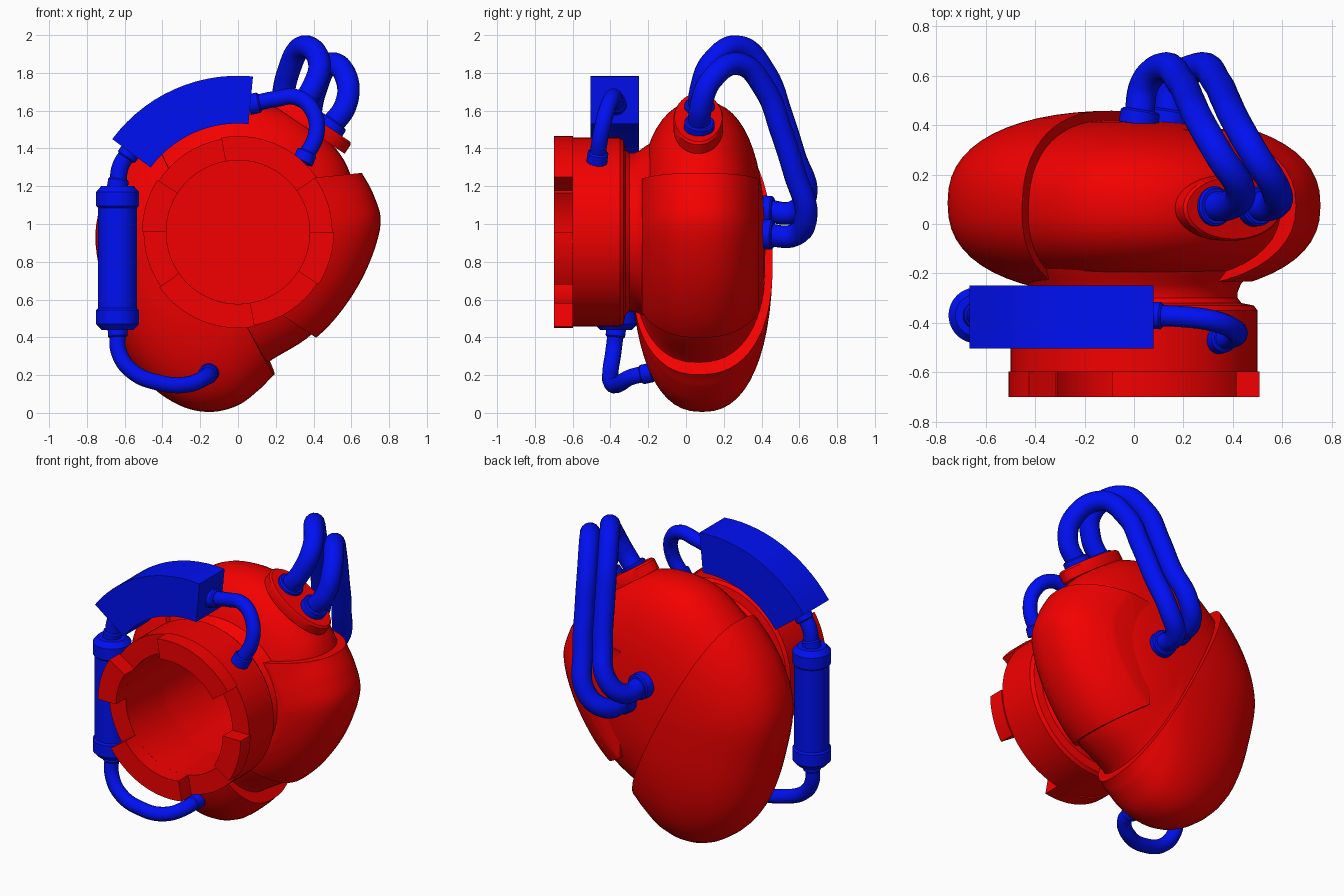
import bpy, bmesh, math
from mathutils import Vector, Matrix

if "Cube" in bpy.data.objects:
    bpy.data.objects.remove(bpy.data.objects["Cube"])

def material(name, col):
    m = bpy.data.materials.new(name)
    m.diffuse_color = col
    m.use_nodes = True
    m.node_tree.nodes["Principled BSDF"].inputs["Base Color"].default_value = m.diffuse_color
    return m
RED = material("red", (0.9, 0.0, 0.0, 1))
BLUE = material("blue", (0.0, 0.005, 0.9, 1))
MZ = 0.957  # height of the mouth axis

def add(name, bm, mat):
    bmesh.ops.recalc_face_normals(bm, faces=bm.faces)
    me = bpy.data.meshes.new(name)
    bm.to_mesh(me)
    bm.free()
    return link(name, me, mat)

def link(name, me, mat):
    for p in me.polygons:
        p.use_smooth = True
    me.set_sharp_from_angle(angle=math.radians(32))
    me.materials.clear()
    me.materials.append(mat)
    ob = bpy.data.objects.new(name, me)
    bpy.context.collection.objects.link(ob)
    return ob

def smooth_loop(pts, sub=6):
    # closed Catmull-Rom through 2D points
    out, n = [], len(pts)
    P = [Vector(p) for p in pts]
    for i in range(n):
        a, b, c, d = (P[(i + k - 1) % n] for k in range(4))
        for s in range(sub):
            t = s / sub
            out.append(0.5 * (2*b + (c - a)*t + (2*a - 5*b + 4*c - d)*t*t + (3*b - a - 3*c + d)*t**3))
    return out

def pillow(name, outline, half, cy, cuts=()):
    # inflated front outline, trimmed by planes (point, outward normal)
    C, loop, bm = Vector((-0.03, 0.87)), smooth_loop(outline), bmesh.new()
    N, n = 28, len(loop)
    rings = []
    for j in range(1, N):
        f = math.pi * (j / N - 0.5)
        r = math.cos(f) ** 0.84
        y = cy + half * math.copysign(abs(math.sin(f)) ** 0.84, f)
        rings.append([bm.verts.new((C.x + r*(p.x - C.x), y, C.y + r*(p.y - C.y))) for p in loop])
    for a, b in zip(rings, rings[1:]):
        for i in range(n):
            bm.faces.new((a[i], a[(i+1) % n], b[(i+1) % n], b[i]))
    for ring, y in ((rings[0], cy - half), (rings[-1], cy + half)):
        v = bm.verts.new((C.x, y, C.y))
        for i in range(n):
            bm.faces.new((ring[i], ring[(i+1) % n], v))
    bmesh.ops.recalc_face_normals(bm, faces=bm.faces)
    for co, no in cuts:
        g = bmesh.ops.bisect_plane(bm, geom=bm.verts[:] + bm.edges[:] + bm.faces[:],
                                   plane_co=co, plane_no=no, clear_outer=True)
        bmesh.ops.edgeloop_fill(bm, edges=[e for e in g['geom_cut'] if isinstance(e, bmesh.types.BMEdge)])
    return add(name, bm, RED)

def lathe(name, prof, origin, axis, mat, seg=48, squash=None):
    # closed (radius, height) profile spun around an axis
    bm = bmesh.new()
    cols = []
    for i in range(seg):
        a = 2 * math.pi * i / seg
        cols.append([bm.verts.new((r*math.cos(a), r*math.sin(a), h)) for r, h in prof])
    m = len(prof)
    for i in range(seg):
        a, b = cols[i], cols[(i+1) % seg]
        for j in range(m):
            bm.faces.new((a[j], b[j], b[(j+1) % m], a[(j+1) % m]))
    bmesh.ops.remove_doubles(bm, verts=bm.verts, dist=1e-5)
    if squash:
        bmesh.ops.scale(bm, vec=squash, verts=bm.verts)
    rot = Vector((0, 0, 1)).rotation_difference(Vector(axis)).to_matrix().to_4x4()
    bmesh.ops.transform(bm, matrix=Matrix.Translation(origin) @ rot, verts=bm.verts)
    return add(name, bm, mat)

def disc(name, origin, axis, r, h, mat, ch=0.008, squash=None):
    return lathe(name, [(0, -h/2), (r, -h/2), (r, h/2 - ch), (r - ch, h/2), (0, h/2)],
                 origin, axis, mat, squash=squash)

def arc_block(name, r0, r1, a0, a1, y0, y1, mat):
    # ring segment around the mouth centre, extruded in y
    bm = bmesh.new()
    n = max(6, int((a1 - a0) / 4))
    rows = []
    for i in range(n + 1):
        a = math.radians(a0 + (a1 - a0) * i / n)
        rows.append([bm.verts.new((r*math.cos(a), y, MZ + r*math.sin(a)))
                     for r, y in ((r0, y0), (r1, y0), (r1, y1), (r0, y1))])
    for a, b in zip(rows, rows[1:]):
        for j in range(4):
            bm.faces.new((a[j], a[(j+1) % 4], b[(j+1) % 4], b[j]))
    bm.faces.new(rows[0])
    bm.faces.new(rows[-1])
    return add(name, bm, mat)

def tube(name, pts, r, collar):
    cu = bpy.data.curves.new(name, 'CURVE')
    cu.dimensions = '3D'
    cu.bevel_depth, cu.bevel_resolution, cu.resolution_u = r, 6, 10
    cu.use_fill_caps = True
    sp = cu.splines.new('BEZIER')
    sp.bezier_points.add(len(pts) - 1)
    for b, p in zip(sp.bezier_points, pts):
        b.co = p
        b.handle_left_type = b.handle_right_type = 'AUTO'
    cu.materials.append(BLUE)
    bpy.context.collection.objects.link(bpy.data.objects.new(name, cu))
    # end collars
    for k, (p, q) in enumerate(((pts[0], pts[1]), (pts[-1], pts[-2]))):
        d = (Vector(q) - Vector(p)).normalized()
        disc(f"{name}_collar_{k}", Vector(p) + d * 0.012, d, collar, 0.06, BLUE)

# heart body and its two overlapping shells
body = pillow("main_body", [(.15, .26), (.40, .425), (.57, .68), (.655, .98), (.60, 1.25), (.50, 1.42),
    (.30, 1.58), (.06, 1.65), (-.2, 1.61), (-.43, 1.44), (-.62, 1.22), (-.71, .95), (-.66, .62),
    (-.52, .3), (-.32, .09), (-.13, .05), (.04, .13)], 0.345, 0.075)
left = pillow("left_shell", [(.19, .20), (.12, .13), (0, .04), (-.15, .005), (-.31, .04), (-.48, .16),
    (-.61, .35), (-.70, .62), (-.755, .95), (-.67, 1.23), (-.47, 1.48), (-.2, 1.66), (.1, 1.7),
    (.5, 1.45), (.7, 1.0), (.6, .6), (.38, .36)], 0.375, 0.085,
    [((.18, 0, .22), (.894, -.05, .447))])
right = pillow("right_shell", [(.15, .22), (.41, .395), (.57, .57), (.69, .78), (.755, 1.0), (.72, 1.15), (.65, 1.28),
    (.55, 1.44), (.3, 1.6), (0, 1.64), (-.4, 1.45), (-.65, 1.0), (-.6, .5), (-.3, .15), (-.05, .13)], 0.37, 0.075,
    [((.6, 0, 1.265), (-.1, 0, 1)), ((.41, 0, .40), (-.55, 0, -.83)), ((.2, 0, 0), (-1, 0, 0)),
     ((0, .385, 0), (0, 1, 0)), ((0, -.232, 0), (0, -1, 0))])

# round bore cut through the mouth into the body (slightly wider in the shells)
cutters = []
for r in (.38, .39):
    c = lathe("bore_cutter", [(0, 0), (r, 0), (r, .67 + r), (0, .67 + r)], (0, -.8, MZ), (0, 1, 0), RED, 64)
    c.hide_render = True
    cutters.append(c)
for ob in (body, left, right):
    mod = ob.modifiers.new("bore", 'BOOLEAN')
    mod.object = cutters[0] if ob is body else cutters[1]
    mod.operation, mod.solver = 'DIFFERENCE', 'EXACT'
dg = bpy.context.evaluated_depsgraph_get()
for ob, name in ((body, "main_body"), (left, "left_shell"), (right, "right_shell")):
    me = bpy.data.meshes.new_from_object(ob.evaluated_get(dg))
    bpy.data.objects.remove(ob)
    link(name, me, RED).name = name
for c in cutters:
    bpy.data.objects.remove(c)

# mouth collar with neck, and its locking teeth
lathe("mouth_collar", [(.38, 0), (.5, 0), (.5, .25), (.485, .27), (.435, .28), (.42, .30), (.42, .325),
      (.432, .355), (.455, .385), (.475, .42), (.385, .42), (.38, .37)], (0, -.6, MZ), (0, 1, 0), RED, 64)
for k, (a, b) in enumerate(((35, 100), (147, 180), (215, 280), (327, 360))):
    arc_block(f"locking_tooth_{k}", .38, .508, a, b, -.7, -.598, RED)

# oval port plate on the upper right
n = Vector((.56, 0, .83))
disc("port_plate", (.385, .065, 1.535), n, .24, .07, RED, 0.012, squash=(1, .55, 1))

# twin looping tubes from port plate to the back
t1 = [(.31, .07, 1.60), (.395, .08, 1.72), (.43, .14, 1.86), (.345, .28, 1.938), (.265, .42, 1.80),
      (.225, .505, 1.58), (.19, .575, 1.36), (.12, .635, 1.16), (.045, .57, 1.065), (.02, .42, 1.07)]
t2 = [(p[0] + .145 + (.03 if i < 2 else 0) - .025 * (i > 7), p[1], p[2] - .09 - .035 * (i > 6))
      for i, p in enumerate(t1)]
tube("tall_tube", t1, .06, .08)
tube("short_tube", t2, .06, .08)

# curved reservoir block and canister
arc_block("curved_reservoir", .575, .828, 84.5, 143.5, -.505, -.25, BLUE)
lathe("canister", [(0, 0), (.085, 0), (.113, .03), (.113, .105), (.103, .115), (.103, .645), (.113, .655),
      (.113, .73), (.085, .762), (0, .762)], (-.638, -.37, .44), (0, 0, 1), BLUE)

# thin hoses linking block, canister and body
tube("upper_hose", [(.075, -.37, 1.635), (.19, -.375, 1.66), (.31, -.39, 1.67), (.395, -.42, 1.60),
     (.415, -.45, 1.48), (.35, -.47, 1.345)], .043, .055)
tube("canister_top_hose", [(-.57, -.37, 1.385), (-.62, -.37, 1.31), (-.638, -.37, 1.2)], .045, .055)
tube("lower_hose", [(-.638, -.37, .44), (-.63, -.385, .32), (-.56, -.40, .22), (-.42, -.395, .16),
     (-.27, -.36, .15), (-.17, -.29, .19), (-.155, -.20, .21)], .043, .052)
